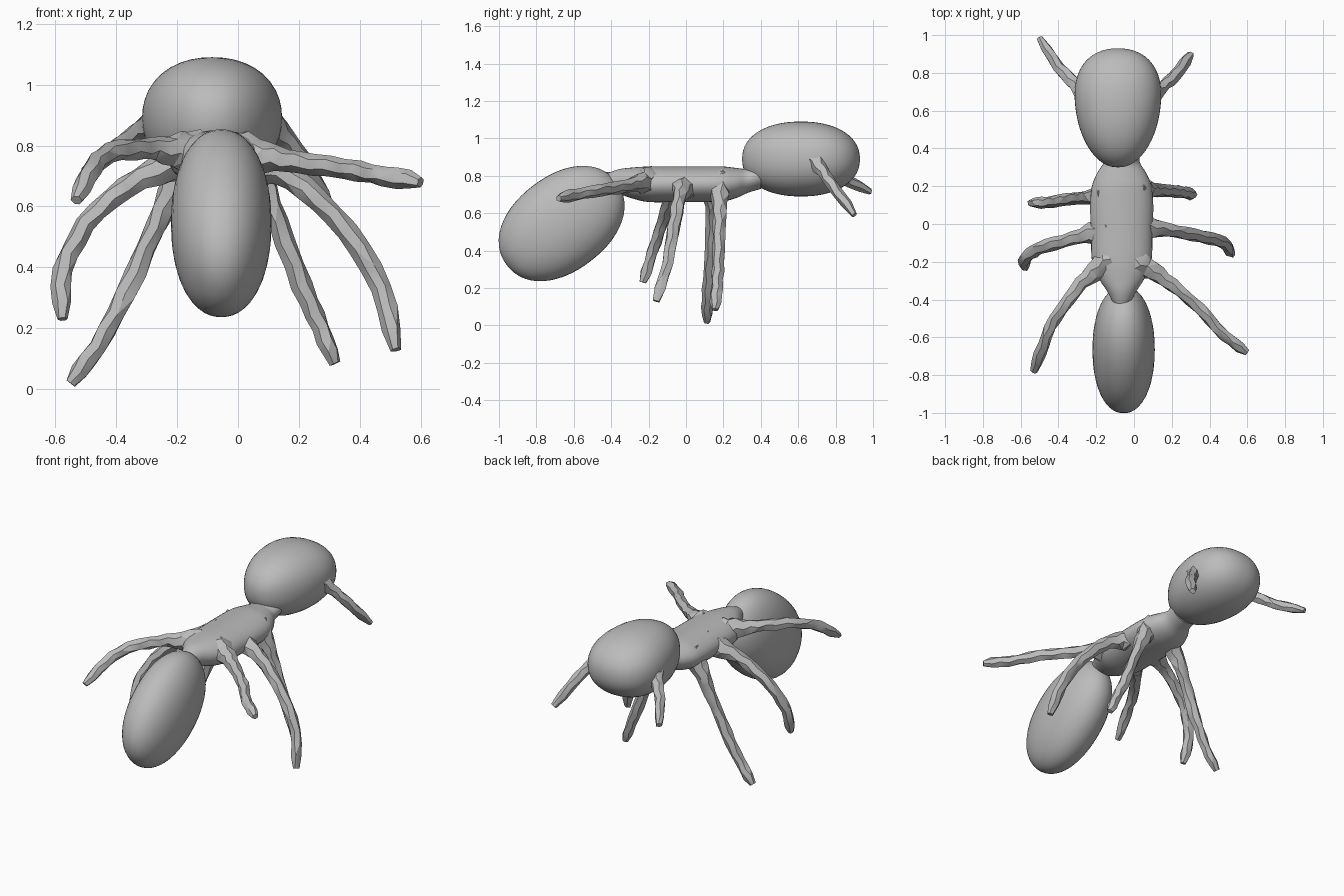
import bpy, bmesh, math, random
from mathutils import Vector, Matrix

random.seed(4)
cube = bpy.data.objects.get("Cube")
if cube:
    bpy.data.objects.remove(cube, do_unlink=True)

grey = bpy.data.materials.new("plain grey")
grey.use_nodes = True
GREY = (0.5, 0.5, 0.5, 1)
grey.diffuse_color = GREY
grey.node_tree.nodes["Principled BSDF"].inputs["Base Color"].default_value = GREY


def finish(name, bm, angle):
    """Turn a bmesh into a shaded object with the grey material."""
    bmesh.ops.recalc_face_normals(bm, faces=bm.faces)
    mesh = bpy.data.meshes.new(name)
    bm.to_mesh(mesh)
    bm.free()
    mesh.materials.append(grey)
    obj = bpy.data.objects.new(name, mesh)
    bpy.context.collection.objects.link(obj)
    bpy.ops.object.select_all(action='DESELECT')
    obj.select_set(True)
    bpy.context.view_layer.objects.active = obj
    bpy.ops.object.shade_smooth_by_angle(angle=math.radians(angle))
    return obj


def spline(points, steps):
    """Catmull-Rom resampling of a list of vectors."""
    p = [Vector(q) for q in points]
    p = [p[0] * 2 - p[1]] + p + [p[-1] * 2 - p[-2]]
    out = []
    for i in range(1, len(p) - 2):
        a, b, c, d = p[i - 1:i + 3]
        for s in range(steps):
            t = s / steps
            out.append(0.5 * (2 * b + (c - a) * t + (2 * a - 5 * b + 4 * c - d) * t * t
                              + (3 * b - a - 3 * c + d) * t ** 3))
    return out + [p[-2]]


def skin_rings(bm, rings):
    """Bridge a sequence of equal rings and close both ends."""
    n = len(rings[0])
    rows = [[bm.verts.new(v) for v in r] for r in rings]
    for a, b in zip(rows, rows[1:]):
        for i in range(n):
            j = (i + 1) % n
            bm.faces.new((a[i], a[j], b[j], b[i]))
    bm.faces.new(rows[0])
    bm.faces.new(rows[-1])


def ovoid(name, centre, radii, tilt=0, taper=0, power=2.15):
    """Slightly squared ellipsoid, long axis along y, tilted about x."""
    bm = bmesh.new()
    bmesh.ops.create_uvsphere(bm, u_segments=40, v_segments=28, radius=1,
                              matrix=Matrix.Rotation(math.pi / 2, 4, 'X'))
    rot = Matrix.Rotation(math.radians(tilt), 3, 'X')
    for v in bm.verts:
        k = sum(abs(c) ** power for c in v.co) ** (1 / power)
        u = v.co / k
        u = Vector((u.x * radii[0] * (1 + taper * u.y), u.y * radii[1], u.z * radii[2]))
        v.co = rot @ u + Vector(centre)
    return finish(name, bm, 60)


def limb(name, points, radius=0.038, flare=0.085, sides=6):
    """Lumpy faceted limb that flares out where it joins the body."""
    path = spline(points, 3)
    total = sum((b - a).length for a, b in zip(path, path[1:]))
    rings, travelled, side = [], 0, Vector((0, 1, 0.3))
    for i, p in enumerate(path):
        if i:
            travelled += (p - path[i - 1]).length
        t = travelled / total
        d = (path[min(i + 1, len(path) - 1)] - path[max(i - 1, 0)]).normalized()
        side = (side - d * side.dot(d)).normalized()
        up = d.cross(side)
        r = radius * (1 - 0.2 * t) + (flare - radius) * max(0, 1 - t / 0.32) ** 2
        last = i == len(path) - 1
        ring = []
        for k in range(sides):
            a = 2 * math.pi * k / sides + 0.25 * (i % 2)
            rr = r * random.uniform(0.86, 1.14) * (0.6 if last else 1)
            ring.append(p + (side * math.cos(a) + up * math.sin(a)) * rr)
        rings.append(ring)
    bm = bmesh.new()
    skin_rings(bm, rings)
    bmesh.ops.triangulate(bm, faces=bm.faces)
    return finish(name, bm, 28)


# Abdomen and head
ovoid("abdomen", (-0.055, -0.665, 0.545), (0.165, 0.368, 0.254), tilt=37.4)
ovoid("head", (-0.085, 0.615, 0.89), (0.225, 0.315, 0.2), taper=0.17, power=2.2)

# Thorax with waist and neck: y, half width, centre height, half height
stations = [(-0.43, 0.04, 0.77, 0.04), (-0.36, 0.075, 0.77, 0.065),
            (-0.29, 0.12, 0.762, 0.082), (-0.2, 0.157, 0.755, 0.095),
            (-0.05, 0.163, 0.755, 0.095), (0.1, 0.167, 0.755, 0.095),
            (0.2, 0.158, 0.757, 0.093), (0.27, 0.13, 0.762, 0.08),
            (0.33, 0.095, 0.775, 0.066), (0.4, 0.1, 0.81, 0.08)]
rings = []
for q in spline([Vector(s) for s in stations], 4):
    y, w, z, h = q
    rings.append([Vector((-0.065 + w * math.cos(a), y, z + h * math.sin(a)))
                  for a in (2 * math.pi * k / 32 for k in range(32))])
bm = bmesh.new()
skin_rings(bm, rings)
finish("thorax", bm, 60)

# Legs, each posed differently
legs = {
    "left_front_leg": [(0.0, -0.2, 0.77), (0.1, -0.25, 0.765), (0.2, -0.32, 0.745),
                       (0.35, -0.45, 0.725), (0.48, -0.59, 0.7), (0.6, -0.68, 0.68)],
    "left_middle_leg": [(0.0, 0.0, 0.75), (0.1, -0.02, 0.73), (0.22, -0.04, 0.66),
                        (0.36, -0.065, 0.52), (0.47, -0.1, 0.33), (0.52, -0.16, 0.13)],
    "left_back_leg": [(0.0, 0.17, 0.77), (0.07, 0.18, 0.69), (0.13, 0.18, 0.55),
                      (0.21, 0.175, 0.34), (0.27, 0.165, 0.2), (0.32, 0.155, 0.085)],
    "right_front_leg": [(-0.13, -0.2, 0.77), (-0.22, -0.26, 0.785), (-0.31, -0.35, 0.79),
                        (-0.42, -0.5, 0.775), (-0.48, -0.64, 0.72), (-0.53, -0.78, 0.62)],
    "right_middle_leg": [(-0.13, -0.03, 0.75), (-0.23, -0.05, 0.73), (-0.37, -0.09, 0.66),
                         (-0.5, -0.13, 0.54), (-0.575, -0.18, 0.39), (-0.575, -0.23, 0.23)],
    "right_back_leg": [(-0.13, 0.14, 0.77), (-0.2, 0.145, 0.68), (-0.27, 0.14, 0.53),
                       (-0.37, 0.125, 0.31), (-0.46, 0.115, 0.14), (-0.55, 0.11, 0.02)],
}
for name, pts in legs.items():
    limb(name, pts)

# Antennae
limb("left_antenna", [(0.06, 0.68, 0.9), (0.14, 0.72, 0.84), (0.21, 0.78, 0.75),
                      (0.3, 0.9, 0.59)], radius=0.036, flare=0.095)
limb("right_antenna", [(-0.23, 0.67, 0.89), (-0.31, 0.74, 0.85), (-0.4, 0.83, 0.79),
                       (-0.5, 0.985, 0.715)], radius=0.036, flare=0.09)
